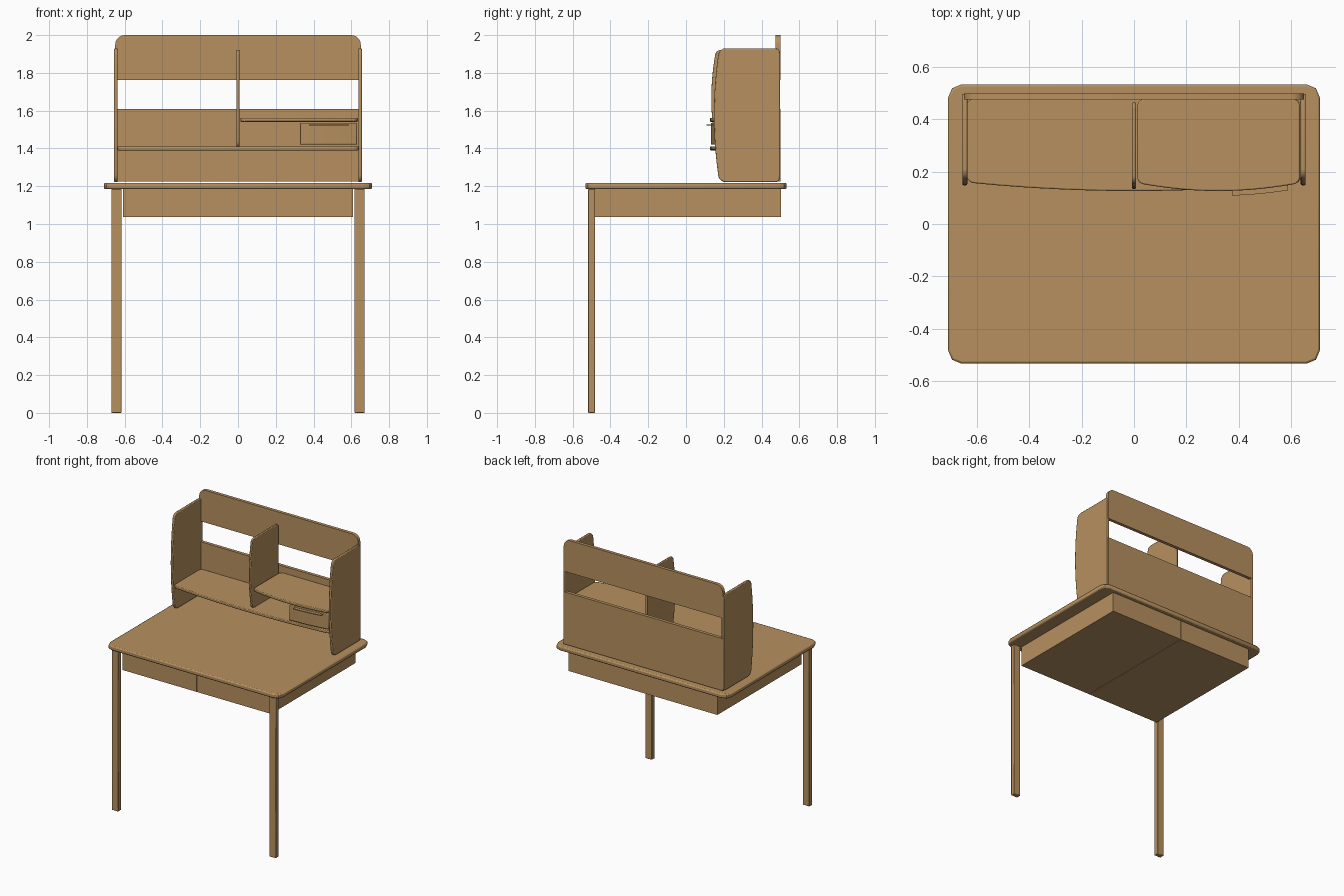
import bpy, bmesh, math

if "Cube" in bpy.data.objects:
    bpy.data.objects.remove(bpy.data.objects["Cube"])

wood = bpy.data.materials.new("warm wood")
wood.diffuse_color = (0.47, 0.28, 0.115, 1)
wood.use_nodes = True
wood.node_tree.nodes["Principled BSDF"].inputs["Base Color"].default_value = wood.diffuse_color


def outline(u0, u1, v0, v1, rf=0.0, rb=0.0, bow=0.0, seg=5):
    """Rounded rectangle; the v0 edge bows outward by `bow` at its middle."""
    pts = []

    def corner(cu, cv, r, a):
        if r == 0:
            pts.append((cu, cv))
            return
        for i in range(seg + 1):
            t = math.radians(a + 90 * i / seg)
            pts.append((cu + r * math.cos(t), cv + r * math.sin(t)))

    corner(u0 + rf, v0 + bow + rf, rf, 180)
    if bow:
        for i in range(1, 14):
            t = -1 + 2 * i / 14
            pts.append(((u0 + u1) / 2 + t * ((u1 - u0) / 2 - rf), v0 + bow * t * t))
    corner(u1 - rf, v0 + bow + rf, rf, 270)
    corner(u1 - rb, v1 - rb, rb, 0)
    corner(u0 + rb, v1 - rb, rb, 90)
    return pts


def slab(name, pts, axis, lo, hi, bevel=0.0):
    """Extrude an outline along an axis: x takes (z,y), y takes (x,z), z takes (x,y)."""
    place = {"x": lambda u, v, w: (w, v, u),
             "y": lambda u, v, w: (u, w, v),
             "z": lambda u, v, w: (u, v, w)}[axis]
    bm = bmesh.new()
    face = bm.faces.new([bm.verts.new(place(u, v, lo)) for u, v in pts])
    ext = bmesh.ops.extrude_face_region(bm, geom=[face])
    bmesh.ops.translate(bm, vec=place(0, 0, hi - lo),
                        verts=[g for g in ext["geom"] if isinstance(g, bmesh.types.BMVert)])
    bmesh.ops.recalc_face_normals(bm, faces=bm.faces)
    me = bpy.data.meshes.new(name)
    bm.to_mesh(me)
    bm.free()
    me.materials.append(wood)
    ob = bpy.data.objects.new(name, me)
    bpy.context.collection.objects.link(ob)
    bpy.ops.object.select_all(action='DESELECT')
    ob.select_set(True)
    bpy.context.view_layer.objects.active = ob
    bpy.ops.object.shade_smooth_by_angle(angle=math.radians(30))
    if bevel:
        m = ob.modifiers.new("soft edges", 'BEVEL')
        m.width, m.segments = bevel, 2
        m.limit_method, m.angle_limit = 'ANGLE', math.radians(50)
    return ob


# Tabletop
slab("tabletop", outline(-0.71, 0.71, -0.533, 0.533, 0.05, 0.05, seg=2), "z", 1.185, 1.218, 0.008)

# Front legs and under-desk drawer boxes
for side, s in (("left", -1), ("right", 1)):
    a, b = sorted((s * 0.617, s * 0.671))
    slab(side + "_front_leg", outline(a, b, -0.518, -0.482), "z", 0, 1.186, 0.004)
    a, b = sorted((s * 0.001, s * 0.608))
    slab(side + "_desk_drawer", outline(a, b, -0.482, 0.502), "z", 1.037, 1.186)

    # Hutch side panels
    a, b = sorted((s * 0.637, s * 0.656))
    slab(side + "_side_panel", outline(1.222, 1.93, 0.148, 0.497, 0.04, 0.025, 0.022),
         "x", a, b, 0.005)

# Hutch back boards
slab("upper_back_board", outline(-0.65, 0.65, 1.762, 2.0, 0, 0.05), "y", 0.475, 0.499)
slab("lower_back_board", outline(-0.65, 0.65, 1.225, 1.61), "y", 0.475, 0.499)

# Shelves and divider
slab("long_shelf", outline(-0.64, 0.64, 0.126, 0.478, 0.03, 0.03, 0.03), "z", 1.39, 1.411, 0.005)
slab("short_shelf", outline(0.012, 0.634, 0.126, 0.478, 0.03, 0.03, 0.025), "z", 1.541, 1.561, 0.005)
slab("divider", outline(1.408, 1.922, 0.134, 0.465, 0.03, 0.025, 0.02), "x", -0.008, 0.008, 0.005)


# Small shelf drawer with curved front and thin pull
def front(x):
    return 0.132 + 0.028 * ((x - 0.325) / 0.305) ** 2


xs = [0.327 + 0.303 * i / 10 for i in range(11)]
slab("small_drawer", [(x, front(x)) for x in xs] + [(0.63, 0.465), (0.327, 0.465)],
     "z", 1.42, 1.535, 0.005)
xs = [0.375 + 0.213 * i / 10 for i in range(11)]
slab("drawer_pull", [(x, front(x) - 0.024) for x in xs] + [(x, front(x) + 0.002) for x in reversed(xs)],
     "z", 1.522, 1.528)
